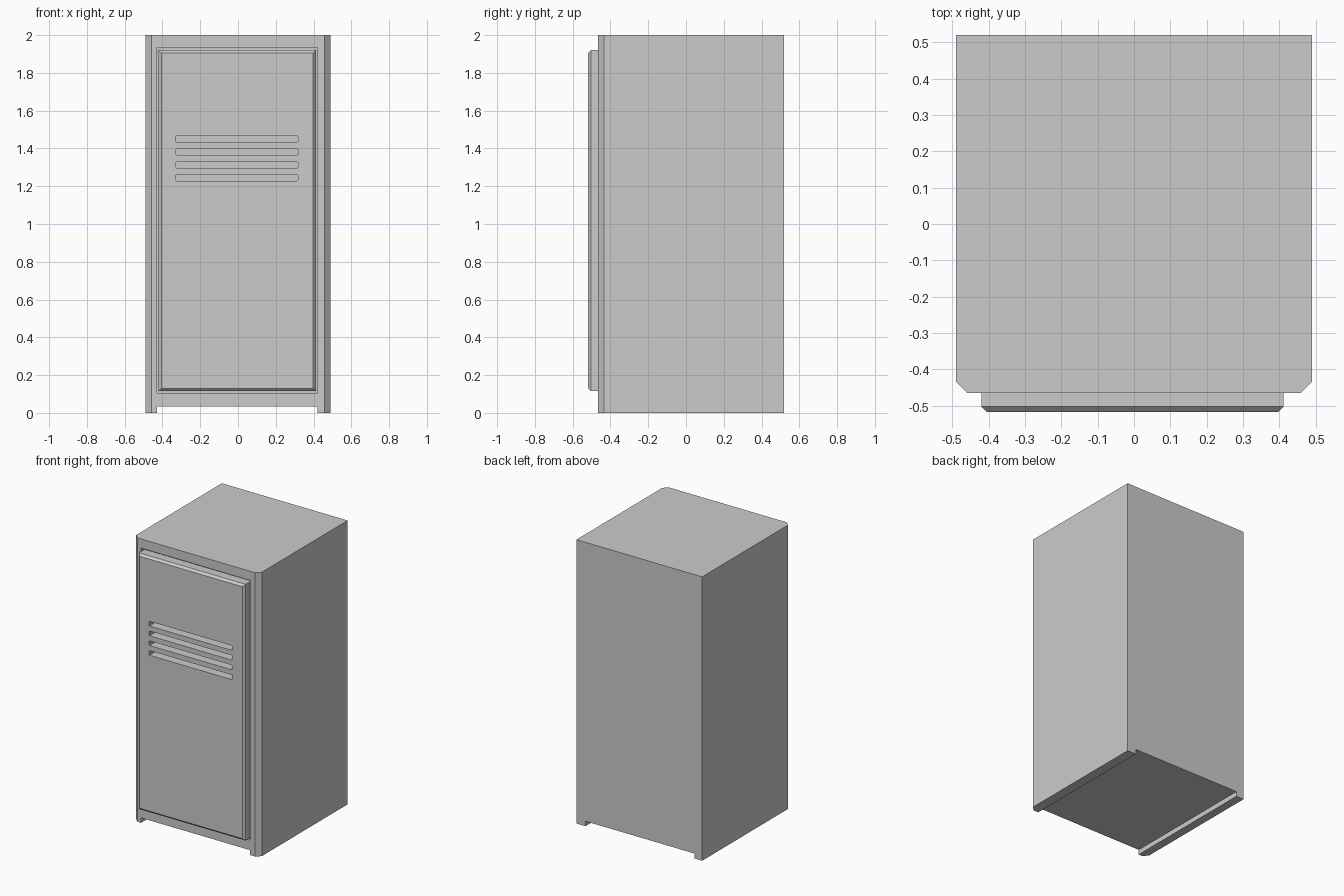
import bpy, bmesh

if "Cube" in bpy.data.objects:
    bpy.data.objects.remove(bpy.data.objects["Cube"])


def box(name, lo, hi):
    """Box object between two opposite corners."""
    bm = bmesh.new()
    bmesh.ops.create_cube(bm, size=1)
    for v in bm.verts:
        v.co = [lo[i] if v.co[i] < 0 else hi[i] for i in range(3)]
    me = bpy.data.meshes.new(name)
    bm.to_mesh(me)
    bm.free()
    ob = bpy.data.objects.new(name, me)
    bpy.context.collection.objects.link(ob)
    return ob


def chamfer(ob, width, pick):
    """Single flat bevel on the edges chosen by pick(a, b)."""
    bm = bmesh.new()
    bm.from_mesh(ob.data)
    edges = [e for e in bm.edges if pick(e.verts[0].co, e.verts[1].co)]
    bmesh.ops.bevel(bm, geom=edges, offset=width, segments=1, affect='EDGES')
    bm.to_mesh(ob.data)
    bm.free()


def cut(ob, cutter):
    """Subtract the cutter from the object and remove it."""
    cutter.hide_render = True
    mod = ob.modifiers.new("cut", 'BOOLEAN')
    mod.operation = 'DIFFERENCE'
    mod.solver = 'EXACT'
    mod.object = cutter
    bpy.context.view_layer.objects.active = ob
    bpy.ops.object.modifier_apply(modifier=mod.name)
    bpy.data.objects.remove(cutter)


# Cabinet: chamfered front uprights, hollow inside, feet strips left and right
cabinet = box("cabinet", (-0.49, -0.465, 0), (0.49, 0.52, 2))
chamfer(cabinet, 0.031, lambda a, b: a.y < 0 and b.y < 0 and abs(a.z - b.z) > 1)
cut(cabinet, box("interior_cutter", (-0.43, -0.6, 0.105), (0.42, 0.455, 1.935)))
cut(cabinet, box("foot_gap_cutter", (-0.43, -0.6, -0.1), (0.42, 0.6, 0.035)))

# Door: slab with a chamfered front rim
door = box("door", (-0.42, -0.518, 0.115), (0.412, -0.44, 1.92))
chamfer(door, 0.015, lambda a, b: a.y < -0.5 and b.y < -0.5)

# Vent slots through the door
for i in range(4):
    z = 1.451 - i * 0.0687
    slot = box("vent_cutter", (-0.33, -0.6, z - 0.0165), (0.317, -0.3, z + 0.0165))
    chamfer(slot, 0.004, lambda a, b: abs(a.y - b.y) > 0.1)
    cut(door, slot)
